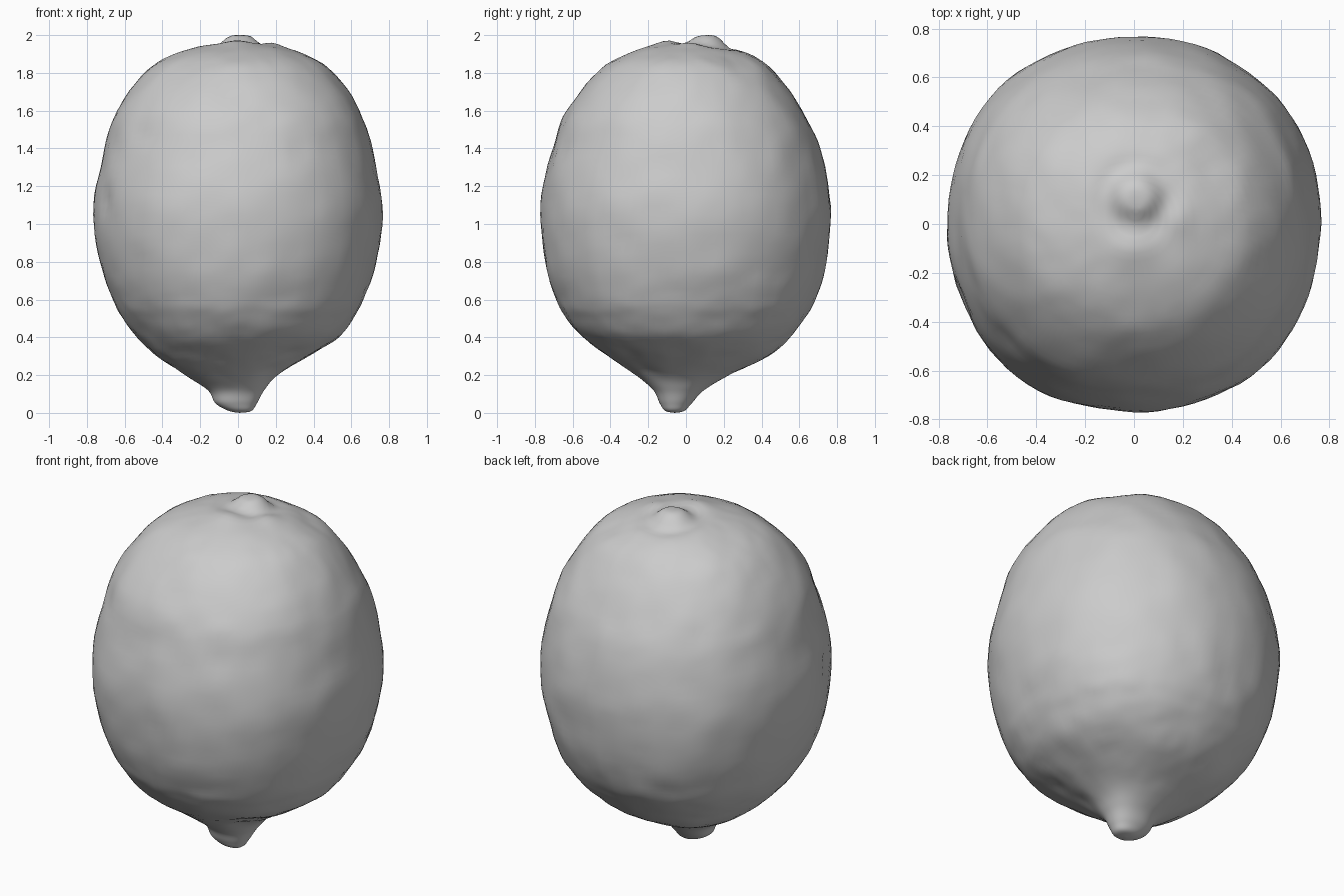
import bpy, bmesh, math
from mathutils import Vector, noise

if "Cube" in bpy.data.objects:
    bpy.data.objects.remove(bpy.data.objects["Cube"])

SEGMENTS, STEPS = 96, 6

# Ring profile from the tip up: height, half width x, half depth y, centre x, centre y
PROFILE = [Vector(row) for row in (
    (0, 0, 0, .01, -.06),
    (.01, .06, .05, .01, -.06),
    (.05, .11, .085, -.01, -.055),
    (.12, .15, .135, -.01, -.04),
    (.2, .245, .25, -.035, -.02),
    (.3, .405, .425, -.025, .01),
    (.4, .53, .55, 0, 0),
    (.5, .61, .632, 0, 0),
    (.6, .665, .685, 0, 0),
    (.8, .73, .745, 0, 0),
    (1.1, .762, .765, 0, 0),
    (1.4, .71, .708, 0, 0),
    (1.6, .642, .625, 0, -.01),
    (1.8, .5, .475, 0, 0),
    (1.9, .34, .325, 0, .01),
    (1.95, .15, .15, 0, .03),
    (1.95, 0, 0, .01, .06))]


def spline(a, b, c, d, t):
    """Catmull-Rom blend between rows b and c."""
    return b + (c - a) * (t / 2) + (a * 2 - b * 5 + c * 4 - d) * (t * t / 2) \
        + (b * 3 - a - c * 3 + d) * (t ** 3 / 2)


def falloff(p, centre, radius):
    return math.exp(-((p - Vector(centre)).length / radius) ** 2)


def sculpt(p):
    """Uneven peel, dents and the stem button."""
    out = (p - Vector((0, 0, 1))).normalized()
    calm = min(1, p.xy.length / .4)
    q = p.copy()
    q += out * calm * (.006 * noise.noise(p * 2.5) + .007 * noise.noise(p * 6)
                       + .003 * noise.noise(p * 14))
    # Crease beside the tip and pits in the peel
    for centre, radius, depth in (((.18, -.22, .2), .07, .018),
                                  ((.29, -.3, .28), .08, .018),
                                  ((-.69, -.3, 1.12), .06, .018),
                                  ((-.5, -.45, 1.5), .09, .014),
                                  ((.3, .25, 1.88), .1, .01)):
        q -= out * depth * falloff(p, centre, radius)
    # Stem button in its shallow moat, with low swellings beside it
    if p.z > 1.7:
        r = math.hypot(p.x - .01, p.y - .11)
        q.z += .046 * math.exp(-(r / .09) ** 4)
        q.z -= .01 * math.exp(-((r - .14) / .04) ** 2)
        q.z += .02 * math.exp(-(math.hypot(p.x, p.y + .09) / .09) ** 2)
        q.z += .015 * math.exp(-(math.hypot(p.x - .18, p.y - .02) / .07) ** 2)
    return q


# Sample smooth rows along the profile
rows = []
last = len(PROFILE) - 1
for i in range(last):
    a, b, c, d = (PROFILE[min(max(i + k, 0), last)] for k in (-1, 0, 1, 2))
    rows += [spline(a, b, c, d, s / STEPS) for s in range(STEPS)]
rows = rows[1:]

# Fruit body: stacked, slightly squared rings closed by a point at each end
bm = bmesh.new()


def point(row, angle):
    z, rx, ry, cx, cy = row
    full = 1 + .025 * math.sin(2 * angle) ** 2
    return sculpt(Vector((cx + full * rx * math.cos(angle),
                          cy + full * ry * math.sin(angle), z)))


rings = [[bm.verts.new(point(row, math.tau * k / SEGMENTS)) for k in range(SEGMENTS)]
         for row in rows]
tip = bm.verts.new(point(PROFILE[0], 0))
crown = bm.verts.new(point(PROFILE[-1], 0))
for k in range(SEGMENTS):
    n = (k + 1) % SEGMENTS
    for low, high in zip(rings, rings[1:]):
        bm.faces.new((low[k], low[n], high[n], high[k]))
    bm.faces.new((tip, rings[0][n], rings[0][k]))
    bm.faces.new((crown, rings[-1][k], rings[-1][n]))
bmesh.ops.recalc_face_normals(bm, faces=bm.faces)
for face in bm.faces:
    face.smooth = True

mesh = bpy.data.meshes.new("lemon_fruit")
bm.to_mesh(mesh)
bm.free()
fruit = bpy.data.objects.new("lemon_fruit", mesh)
bpy.context.collection.objects.link(fruit)

# Plain pale grey peel
peel = bpy.data.materials.new("pale_grey")
peel.use_nodes = True
peel.diffuse_color = (.6, .6, .6, 1)
peel.node_tree.nodes["Principled BSDF"].inputs["Base Color"].default_value = peel.diffuse_color
mesh.materials.append(peel)
